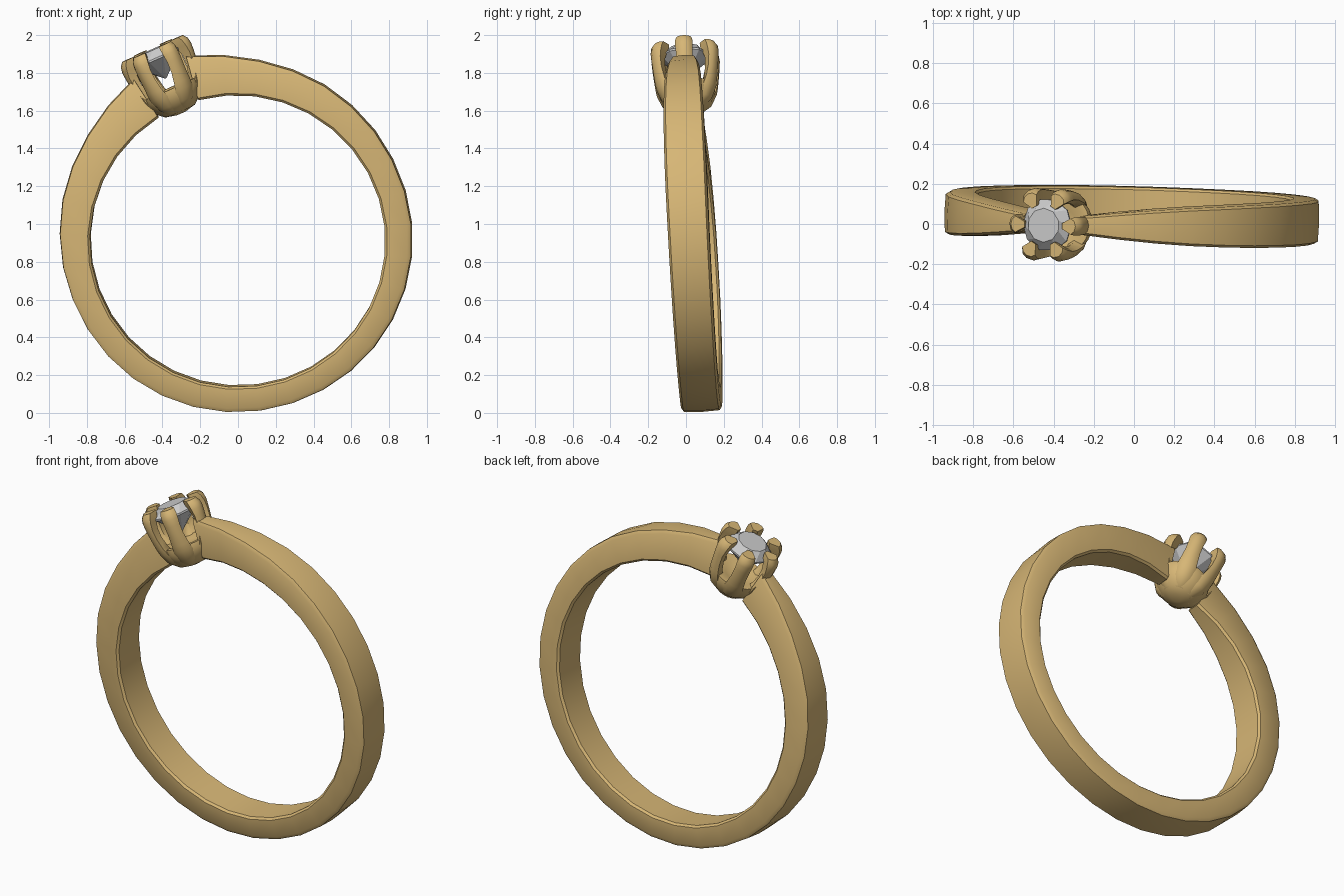
import bpy, bmesh, math
from mathutils import Vector

if "Cube" in bpy.data.objects:
    bpy.data.objects.remove(bpy.data.objects["Cube"])

gold = bpy.data.materials.new("gold")
gold.diffuse_color = (0.68, 0.47, 0.18, 1)
gold.use_nodes = True
gold.node_tree.nodes["Principled BSDF"].inputs["Base Color"].default_value = gold.diffuse_color

# Leaning frame: A points from the ring centre to the stone, U lies along the ring plane
C = Vector((0, 0.036, 0.913))
A = Vector((-0.407, -0.038, 0.914)).normalized()
U = Vector((0.914, -0.042, 0.407))
U = (U - A * U.dot(A)).normalized()
N = A.cross(U)


def head_point(r, angle, height, side=0.0):
    """Polar point about the stone axis, optionally shifted sideways."""
    d = U * math.cos(angle) + N * math.sin(angle)
    s = N * math.cos(angle) - U * math.sin(angle)
    return C + A * height + d * r + s * side


def loft(bm, rings):
    """Skin closed sections and cap both ends."""
    vs = [[bm.verts.new(p) for p in ring] for ring in rings]
    n = len(vs[0])
    for a, b in zip(vs, vs[1:]):
        for i in range(n):
            j = (i + 1) % n
            bm.faces.new((a[i], a[j], b[j], b[i]))
    bm.faces.new(vs[0][::-1])
    bm.faces.new(vs[-1])


def finish(bm, name, material=None, smooth=None):
    bmesh.ops.recalc_face_normals(bm, faces=bm.faces)
    me = bpy.data.meshes.new(name)
    bm.to_mesh(me)
    bm.free()
    ob = bpy.data.objects.new(name, me)
    bpy.context.collection.objects.link(ob)
    if material:
        me.materials.append(material)
    if smooth:
        bpy.ops.object.select_all(action='DESELECT')
        ob.select_set(True)
        bpy.context.view_layer.objects.active = ob
        bpy.ops.object.shade_smooth_by_angle(angle=math.radians(smooth))
    return ob


def interp(table, t, k):
    for a, b in zip(table, table[1:]):
        if t <= b[0]:
            f = (t - a[0]) / (b[0] - a[0])
            return a[k] + (b[k] - a[k]) * f
    return table[-1][k]


# Band: degrees from the stone, outer radius, half width
shape = [(8, 1.018, 0.045), (12, 1.005, 0.053), (24, 0.975, 0.074), (36, 0.956, 0.090),
         (48, 0.948, 0.099), (66, 0.932, 0.107), (90, 0.918, 0.111), (180, 0.908, 0.105)]
bm = bmesh.new()
rings = []
steps, start = 31, 8.5
for i in range(steps + 1):
    deg = start + (360 - 2 * start) * i / steps
    t = min(deg, 360 - deg)
    ro, w, ri, c = interp(shape, t, 1), interp(shape, t, 2), 0.773, 0.012
    a = math.radians(deg)
    d = A * math.cos(a) + U * math.sin(a)
    d.x *= 1.012
    section = [(ri, -w + c), (ri + c, -w), (ro - 2 * c, -w), (ro - 0.4 * c, -w + c), (ro, 0),
               (ro - 0.4 * c, w - c), (ro - 2 * c, w), (ri + c, w), (ri, w - c)]
    rings.append([C + d * r + N * s for r, s in section])
loft(bm, rings)
finish(bm, "ring_band", gold, 40)

# Cup under the stone
bm = bmesh.new()
cup = [(0.03, 0.738), (0.085, 0.752), (0.13, 0.80), (0.152, 0.85), (0.15, 0.882),
       (0.115, 0.882), (0.07, 0.865), (0.02, 0.86)]
loft(bm, [[head_point(r, math.tau * k / 24, h) for k in range(24)] for r, h in cup])
finish(bm, "setting_cup", gold, 60)

# Six prongs: height, inner radius, outer radius, half width
prong = [(0.750, 0.03, 0.085, 0.030), (0.80, 0.06, 0.143, 0.050), (0.86, 0.095, 0.170, 0.056),
         (0.90, 0.115, 0.180, 0.050), (0.96, 0.130, 0.190, 0.044), (1.02, 0.132, 0.197, 0.044),
         (1.06, 0.118, 0.199, 0.047), (1.09, 0.105, 0.194, 0.046), (1.113, 0.102, 0.176, 0.040)]
bm = bmesh.new()
for k in range(6):
    a = math.tau * k / 6
    rings = []
    for h, ri, ro, w in prong:
        m = ro - 0.35 * (ro - ri)
        section = [(ri, -0.35 * w), (m, -w), (ro - 0.008, -0.65 * w), (ro, 0),
                   (ro - 0.008, 0.65 * w), (m, w), (ri, 0.35 * w)]
        rings.append([head_point(r, a, h, s) for r, s in section])
    loft(bm, rings)
finish(bm, "prongs", gold, 50)

# Faceted stone
bm = bmesh.new()
gem = [(0.004, 0.94, 0), (0.132, 1.055, 0), (0.132, 1.065, 0), (0.085, 1.108, 0.5)]
loft(bm, [[head_point(r, math.tau * (k + o) / 10, h) for k in range(10)] for r, h, o in gem])
finish(bm, "stone")
